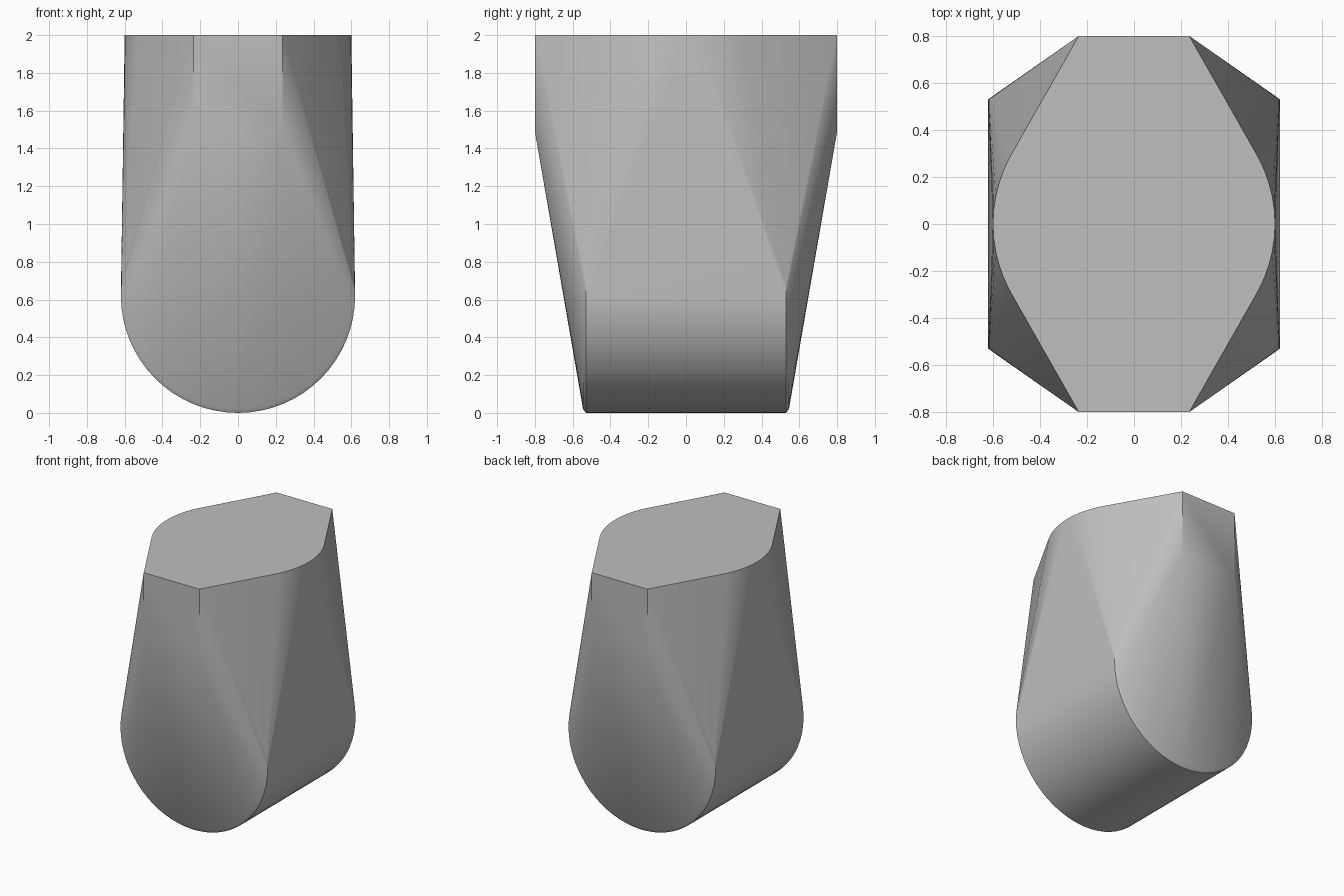
import bpy
import bmesh
from math import sin, cos, tau, radians

cube = bpy.data.objects.get("Cube")
if cube:
    bpy.data.objects.remove(cube, do_unlink=True)

SEGMENTS = 64
BARREL_RADIUS = 0.62
TOP_RADIUS = 0.6
HEIGHT = 2.0


def ring(radius):
    """Points of a circle in two dimensions."""
    return [(radius * cos(tau * i / SEGMENTS), radius * sin(tau * i / SEGMENTS))
            for i in range(SEGMENTS)]


points = []
for side in (-1, 1):
    # Rounded base: a barrel along y with a small bevel on each end
    for radius, depth in ((BARREL_RADIUS, 0.53), (0.6, 0.545)):
        points += [(a, side * depth, BARREL_RADIUS + b) for a, b in ring(radius)]
    # Flat plates at the front and back of the top
    points += [(x, side * 0.8, z) for x in (-0.235, 0.235) for z in (1.49, HEIGHT)]
# Round middle of the top face
points += [(a, b, HEIGHT) for a, b in ring(TOP_RADIUS)]

# Wrap one convex skin around the sections
bm = bmesh.new()
for p in points:
    bm.verts.new(p)
hull = bmesh.ops.convex_hull(bm, input=bm.verts[:], use_existing_faces=False)
inside = {g for g in hull["geom_interior"] + hull["geom_unused"]
          if isinstance(g, bmesh.types.BMVert)}
bmesh.ops.delete(bm, geom=list(inside), context='VERTS')
bmesh.ops.dissolve_limit(bm, angle_limit=radians(0.2), verts=bm.verts[:], edges=bm.edges[:])
bmesh.ops.recalc_face_normals(bm, faces=bm.faces[:])

mesh = bpy.data.meshes.new("body")
bm.to_mesh(mesh)
bm.free()
body = bpy.data.objects.new("body", mesh)
bpy.context.collection.objects.link(body)

# Plain grey finish
grey = bpy.data.materials.new("plain grey")
grey.use_nodes = True
colour = (0.52, 0.52, 0.52, 1)
grey.diffuse_color = colour
grey.node_tree.nodes["Principled BSDF"].inputs["Base Color"].default_value = colour
mesh.materials.append(grey)

# Smooth shading with sharp rims
bpy.ops.object.select_all(action='DESELECT')
body.select_set(True)
bpy.context.view_layer.objects.active = body
bpy.ops.object.shade_smooth_by_angle(angle=radians(30))
